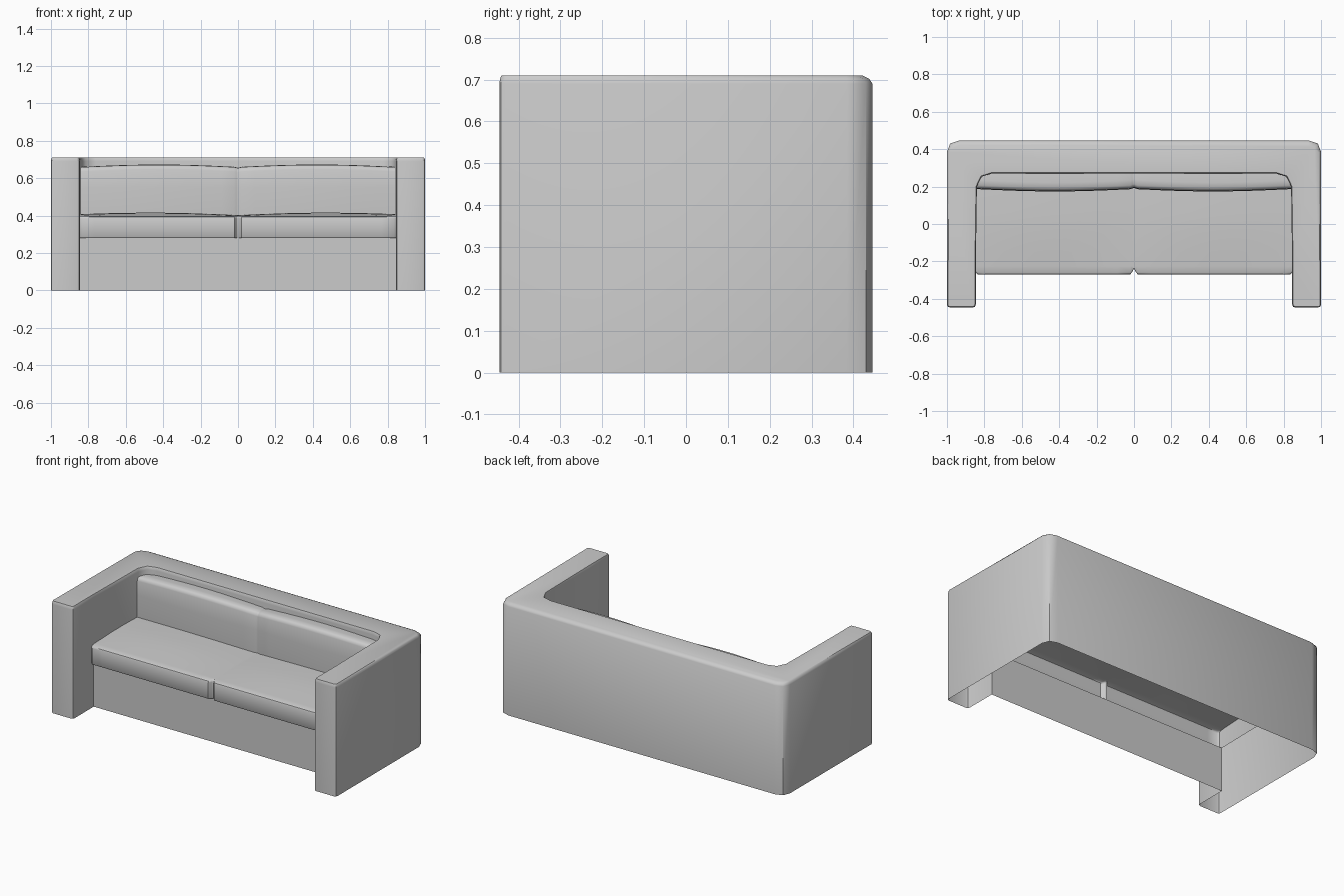
import bpy, bmesh, math
from mathutils import Vector

if "Cube" in bpy.data.objects:
    bpy.data.objects.remove(bpy.data.objects["Cube"])


def finish(name, bm, angle=35, mirror=False):
    me = bpy.data.meshes.new(name)
    bm.normal_update()
    bm.to_mesh(me)
    bm.free()
    ob = bpy.data.objects.new(name, me)
    bpy.context.collection.objects.link(ob)
    bpy.ops.object.select_all(action='DESELECT')
    ob.select_set(True)
    bpy.context.view_layer.objects.active = ob
    bpy.ops.object.shade_smooth_by_angle(angle=math.radians(angle))
    if mirror:
        m = ob.modifiers.new("Mirror", 'MIRROR')
        m.merge_threshold = 0.0005
    return ob


def is_inner(p):
    return abs(p.x) < 0.855 and p.y < 0.4


def inset(loop, d):
    """Mitred inward offset of a counter-clockwise outline, softer along the rear edge."""
    out = []
    n = len(loop)
    for i, p in enumerate(loop):
        a = (p - loop[i - 1]).normalized()
        b = (loop[(i + 1) % n] - p).normalized()
        na, nb = Vector((-a.y, a.x)), Vector((-b.y, b.x))
        w = 2 if p.y > 0.42 else 0.4 if is_inner(p) or p.y < -0.4 else 1
        out.append(p + (na + nb) * (d * w / (1 + na.dot(nb))))
    return out


# Frame: U-shaped wall with softened corners, open underneath
FRONT, SEAT_Z, IN = -0.238, 0.28, 0.846
right = [(0.862, -0.446), (0.985, -0.446), (0.996, -0.442), (1, -0.43), (1, 0.385),
         (0.983, 0.43), (0.935, 0.446)]
inner = [(0.76, 0.27), (0.815, 0.253), (0.84, 0.20), (IN, FRONT), (IN, -0.43), (0.85, -0.442)]
half_out = [Vector(p) for p in right]
half_in = [Vector(p) for p in inner]
flip = lambda pts: [Vector((-p.x, p.y)) for p in reversed(pts)]
outline = half_out + flip(half_out) + flip(half_in) + half_in
n = len(outline)

bm = bmesh.new()
rings = []
for d, z in ((0, 0.69), (0.004, 0.702), (0.012, 0.71)):
    rings.append([bm.verts.new((p.x, p.y, z)) for p in inset(outline, d)])
for i in range(n):
    j = (i + 1) % n
    for lo, hi in zip(rings, rings[1:]):
        bm.faces.new((lo[i], lo[j], hi[j], hi[i]))
    # inner walls behind the front panel stop at seat level
    p, q = outline[i], outline[j]
    hidden = all(is_inner(v) and v.y >= FRONT - 0.001 for v in (p, q))
    z = SEAT_Z if hidden else 0
    low = [bm.verts.new((v.x, v.y, z)) for v in (p, q)]
    bm.faces.new((low[0], low[1], rings[0][j], rings[0][i]))
bm.faces.new(rings[-1])
bmesh.ops.remove_doubles(bm, verts=bm.verts, dist=0.0005)
finish("frame", bm, 50)

# Front panel below the seat
bm = bmesh.new()
bm.faces.new([bm.verts.new(p) for p in ((-IN, FRONT, 0), (IN, FRONT, 0),
                                        (IN, FRONT, SEAT_Z), (-IN, FRONT, SEAT_Z))])
finish("front_panel", bm)


def loft(name, xs, profile, shape, angle=45):
    """Sweep a (y, z) profile along x, letting shape() puff it, then mirror."""
    bm = bmesh.new()
    grid = [[bm.verts.new((x, *shape(x, y, z))) for y, z in profile] for x in xs]
    for a, b in zip(grid, grid[1:]):
        for k in range(len(profile) - 1):
            bm.faces.new((a[k], b[k], b[k + 1], a[k + 1]))
    return finish(name, bm, angle, mirror=True)


xs = [0, 0.008, 0.02] + [0.02 + 0.815 * i / 12 for i in range(1, 13)] + [IN]
puff = lambda x: math.sin(math.pi * x / IN)


# Seat cushions with a notch between them at the front
def seat_shape(x, y, z):
    if -0.275 < y < FRONT - 0.005:
        y += 0.033 * max(0, 1 - x / 0.02) ** 1.5 + (0.01 if x == IN else 0)
        y = min(y, FRONT)
    crown = max(0, min(1, (y + 0.25) / 0.25))
    rise = 0.003 + 0.010 * puff(x) + 0.005 * x / IN
    return y, z + (rise * crown if z > 0.39 else 0)


loft("seat_cushions", xs,
     [(FRONT, 0.28), (-0.266, 0.281), (-0.27, 0.287), (-0.27, 0.385), (-0.267, 0.393),
      (-0.258, 0.397), (-0.225, 0.398), (-0.15, 0.399), (-0.05, 0.40), (0.06, 0.40),
      (0.20, 0.398)], seat_shape)


# Back cushions, bulging forward and upward
def back_shape(x, y, z):
    s = puff(x)
    crease = max(0, 1 - x / 0.02)
    front = 1 if y < 0.25 else 0
    y += front * (-0.013 * s + 0.006 * crease)
    return y, z + (0.013 * s - 0.004 * crease if z > 0.6 else 0)


loft("back_cushions", xs,
     [(0.19, 0.39), (0.187, 0.45), (0.187, 0.55), (0.19, 0.635), (0.195, 0.65),
      (0.208, 0.658), (0.235, 0.66), (0.271, 0.657)], back_shape)
